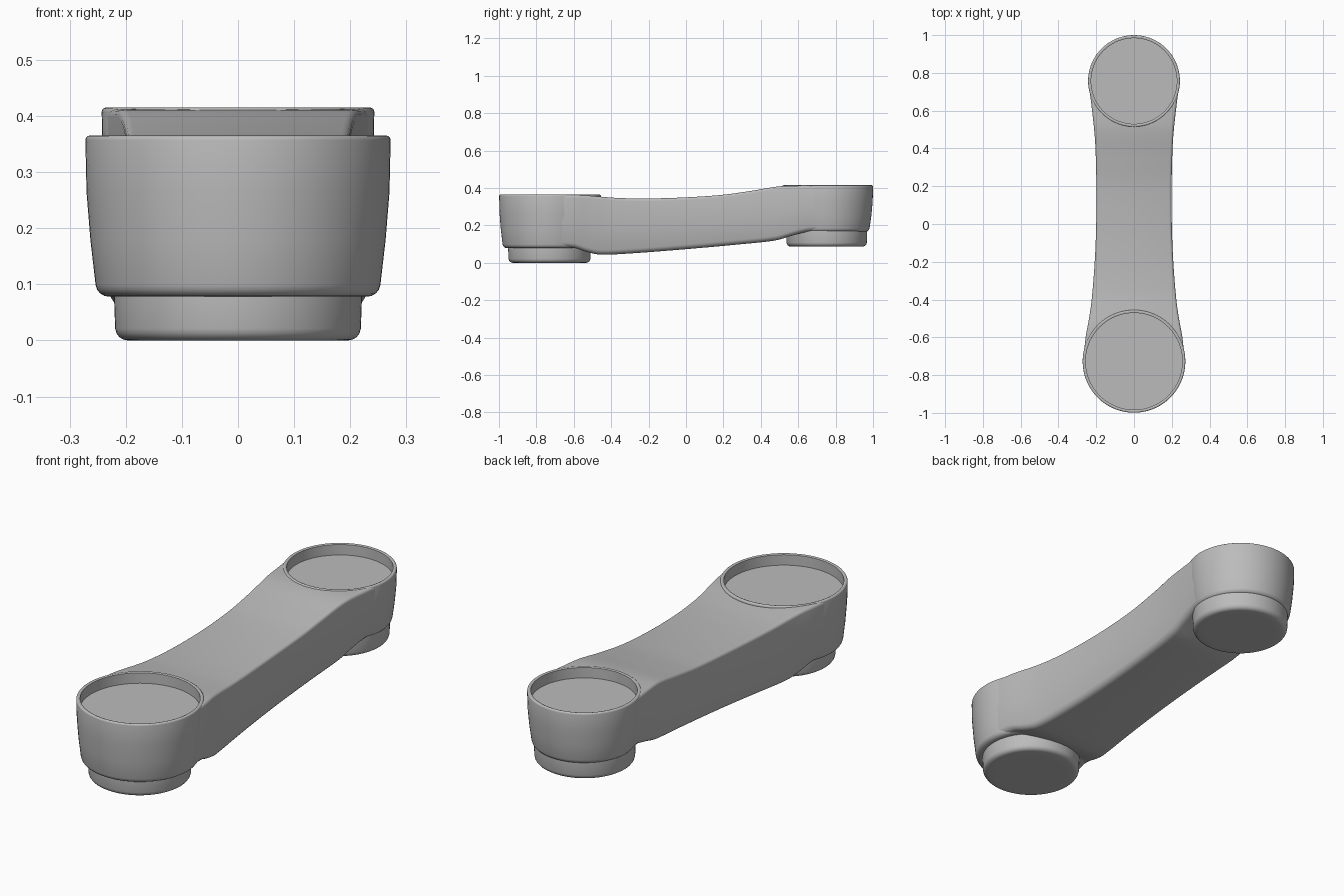
import bpy, bmesh, math

if "Cube" in bpy.data.objects:
    bpy.data.objects.remove(bpy.data.objects["Cube"], do_unlink=True)

grey = bpy.data.materials.new("mid grey")
grey.use_nodes = True
COLOUR = (0.5, 0.5, 0.5, 1)
grey.diffuse_color = COLOUR
grey.node_tree.nodes["Principled BSDF"].inputs["Base Color"].default_value = COLOUR


def finish(name, bm):
    bmesh.ops.recalc_face_normals(bm, faces=bm.faces)
    mesh = bpy.data.meshes.new(name)
    bm.to_mesh(mesh)
    bm.free()
    mesh.materials.append(grey)
    obj = bpy.data.objects.new(name, mesh)
    bpy.context.collection.objects.link(obj)
    return obj


def smooth(obj):
    bpy.ops.object.select_all(action='DESELECT')
    obj.select_set(True)
    bpy.context.view_layer.objects.active = obj
    bpy.ops.object.shade_smooth_by_angle(angle=math.radians(35))


def loft(name, rings):
    """Skin closed rings of points and cap both ends."""
    bm = bmesh.new()
    loops = [[bm.verts.new(p) for p in ring] for ring in rings]
    for a, b in zip(loops, loops[1:]):
        for i in range(len(a)):
            j = (i + 1) % len(a)
            bm.faces.new((a[i], a[j], b[j], b[i]))
    bm.faces.new(loops[0])
    bm.faces.new(loops[-1])
    return finish(name, bm)


def lathe(name, y, profile, sides=72):
    turns = [2 * math.pi * i / sides for i in range(sides)]
    return loft(name, [[(r * math.cos(t), y + r * math.sin(t), z) for t in turns]
                       for r, z in profile])


def arc(cx, cz, r, start, end, steps=4):
    """Rounded corner as (across, up) points; angles in degrees."""
    angles = [math.radians(start + (end - start) * i / steps) for i in range(steps + 1)]
    return [(cx + r * math.cos(a), cz + r * math.sin(a)) for a in angles]


def curve(keys, t):
    """Smooth cubic through (position, value) keys."""
    n = len(keys) - 1
    i = max(k for k in range(n) if keys[k][0] <= t or k == 0)

    def slope(k):
        a, b = keys[max(k - 1, 0)], keys[min(k + 1, n)]
        return (b[1] - a[1]) / (b[0] - a[0])
    (x0, v0), (x1, v1) = keys[i], keys[i + 1]
    h = x1 - x0
    s = (t - x0) / h
    return ((1 + 2 * s) * (1 - s) ** 2 * v0 + s * (1 - s) ** 2 * h * slope(i)
            + s * s * (3 - 2 * s) * v1 + s * s * (s - 1) * h * slope(i + 1))


# Arm: rounded, tapered cross-sections swept between the cups
WIDTH = [(-0.72, 0.268), (-0.6, 0.256), (-0.5, 0.238), (-0.4, 0.224), (-0.2, 0.208),
         (0, 0.2), (0.2, 0.199), (0.4, 0.204), (0.5, 0.211), (0.6, 0.222), (0.75, 0.24)]
TOP = [(-0.72, 0.361), (-0.55, 0.361), (-0.45, 0.353), (-0.35, 0.346), (-0.2, 0.344),
       (0, 0.35), (0.2, 0.364), (0.35, 0.385), (0.5, 0.409), (0.6, 0.412), (0.75, 0.412)]
BOTTOM = [(-0.72, 0.085), (-0.6, 0.08), (-0.53, 0.058), (-0.46, 0.044), (-0.3, 0.05),
          (0, 0.073), (0.3, 0.1), (0.48, 0.12), (0.56, 0.143), (0.65, 0.166), (0.75, 0.17)]
rings = []
STEPS = 70
for k in range(STEPS + 1):
    y = -0.72 + 1.47 * k / STEPS
    w, top, low = curve(WIDTH, y), curve(TOP, y), curve(BOTTOM, y)
    half = (arc(w - 0.045, low + 0.03, 0.03, -90, -10)
            + [(w - 0.005, low + 0.45 * (top - low))]
            + arc(w - 0.014, top - 0.014, 0.014, 0, 90))
    section = half + [(-x, z) for x, z in reversed(half)]
    rings.append([(x, y, z) for x, z in section])
arm = loft("arm", rings)

# Cups with a shallow recess on top and a round boss underneath
for side, y, r, low, top, boss_y, boss_r, boss_low in (
        ("front", -0.727, 0.272, 0.078, 0.365, -0.73, 0.221, 0.0),
        ("back", 0.757, 0.243, 0.165, 0.415, 0.752, 0.217, 0.087)):
    inner, floor = r - 0.016, top - 0.052
    h = top - low
    profile = ([(r - 0.06, low)] + arc(r - 0.042, low + 0.024, 0.024, -90, -8)
               + [(r - 0.009, low + 0.35 * h), (r - 0.002, low + 0.65 * h)]
               + arc(r - 0.008, top - 0.008, 0.008, 0, 90)
               + [(inner, top - 0.003), (inner, floor)])
    smooth(lathe(side + "_cup", y, profile))
    boss = ([(boss_r - 0.06, boss_low)]
            + arc(boss_r - 0.025, boss_low + 0.023, 0.023, -90, -5)
            + [(boss_r, low), (boss_r, low + 0.03)])
    smooth(lathe(side + "_boss", boss_y, boss))
    # Clear the arm out of the recess
    cutter = lathe("recess_cutter", y, [(r - 0.009, floor - 0.01), (r - 0.009, top + 0.1)])
    cutter.hide_render = True
    mod = arm.modifiers.new("recess", 'BOOLEAN')
    mod.operation, mod.solver, mod.object = 'DIFFERENCE', 'EXACT', cutter
    bpy.context.view_layer.objects.active = arm
    bpy.ops.object.modifier_apply(modifier=mod.name)
    bpy.data.objects.remove(cutter, do_unlink=True)
smooth(arm)
